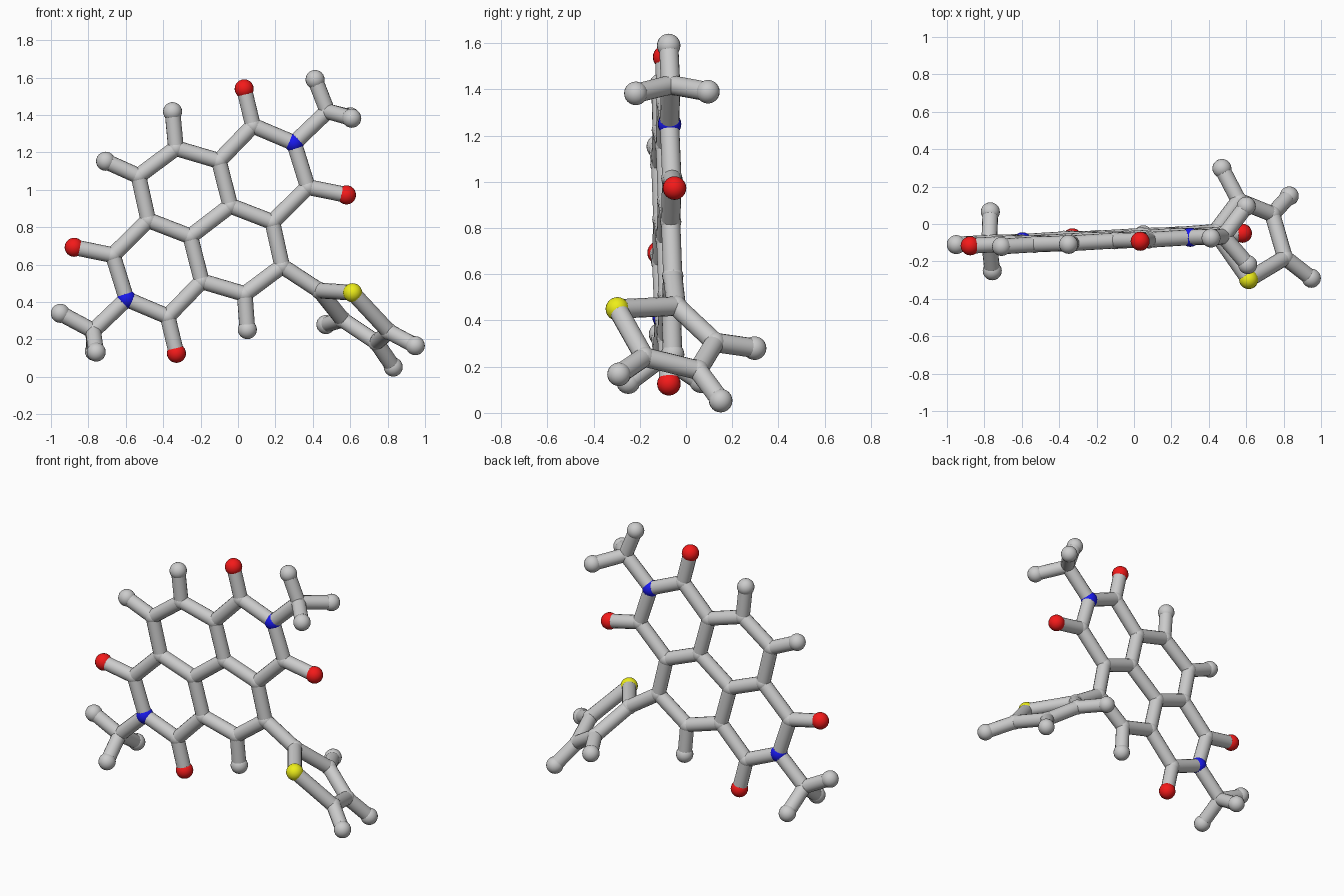
import bpy, bmesh, math
from mathutils import Vector, Matrix

if "Cube" in bpy.data.objects:
    bpy.data.objects.remove(bpy.data.objects["Cube"])

BOND_R, ATOM_R = 0.042, 0.051
CX, CZ = -0.148, 0.833          # centre of the flat fused-ring core


def on_plane(x, z):
    # the core lies in a slightly tilted plane
    return Vector((x, -0.054 + 0.051 * x - 0.026 * z, z))


# One half of the core; the other half is its half-turn copy (suffix 2)
half = {
    "carbonyl_a": (0.08, 1.343), "carbonyl_b": (0.373, 1.015),
    "n": (0.30, 1.25), "oxy_a": (0.033, 1.54), "oxy_b": (0.58, 0.973),
    "methyl": (0.478, 1.42),
    "ring_a": (-0.102, 1.155), "ring_mid": (-0.041, 0.915),
    "ring_b": (0.184, 0.828), "ring_c": (0.236, 0.592), "ring_d": (0.036, 0.443),
}
P = {}
for name, (x, z) in half.items():
    P[name] = on_plane(x, z)
    P[name + "2"] = on_plane(2 * CX - x, 2 * CZ - z)

half_bonds = [
    ("carbonyl_a", "n"), ("carbonyl_b", "n"), ("n", "methyl"),
    ("carbonyl_a", "oxy_a"), ("carbonyl_b", "oxy_b"),
    ("carbonyl_a", "ring_a"), ("carbonyl_b", "ring_b"),
    ("ring_a", "ring_mid"), ("ring_mid", "ring_b"),
    ("ring_b", "ring_c"), ("ring_c", "ring_d"),
]
bonds = half_bonds + [(a + "2", b + "2") for a, b in half_bonds]
bonds += [("ring_mid", "ring_mid2"), ("ring_d", "ring_a2"), ("ring_d2", "ring_a")]

# Five-sided side ring with sulphur
P["side_a"] = Vector((0.435, -0.042, 0.462))
P["side_b"] = Vector((0.56, 0.125, 0.305))
P["side_c"] = Vector((0.74, 0.052, 0.185))
P["side_d"] = Vector((0.807, -0.18, 0.242))
P["sulphur"] = Vector((0.613, -0.297, 0.45))
bonds += [("ring_c", "side_a"), ("side_a", "side_b"), ("side_b", "side_c"),
          ("side_c", "side_d"), ("side_d", "sulphur"), ("sulphur", "side_a")]

# Hydrogens: parent atom and position
hydrogens = [
    ("ring_d", on_plane(0.05, 0.253)),
    ("ring_d2", on_plane(-0.35, 1.418)),
    ("ring_c2", on_plane(-0.708, 1.153)),
    ("side_b", Vector((0.47, 0.297, 0.28))),
    ("side_c", Vector((0.83, 0.15, 0.053))),
    ("side_d", Vector((0.948, -0.29, 0.167))),
    ("methyl", Vector((0.412, -0.075, 1.59))),
    ("methyl", Vector((0.60, 0.095, 1.39))),
    ("methyl", Vector((0.608, -0.217, 1.383))),
    ("methyl2", Vector((-0.95, -0.11, 0.34))),
    ("methyl2", Vector((-0.768, 0.065, 0.137))),
    ("methyl2", Vector((-0.758, -0.25, 0.133))),
]
for i, (parent, pos) in enumerate(hydrogens):
    P["hyd%d" % i] = pos
    bonds.append((parent, "hyd%d" % i))


def add_ball(bm, p, r):
    bmesh.ops.create_uvsphere(bm, u_segments=20, v_segments=12, radius=r,
                              matrix=Matrix.Translation(p))


def add_rod(bm, a, b):
    d = b - a
    m = Matrix.Translation((a + b) / 2) @ d.to_track_quat('Z', 'Y').to_matrix().to_4x4()
    bmesh.ops.create_cone(bm, cap_ends=True, segments=16, radius1=BOND_R,
                          radius2=BOND_R, depth=d.length, matrix=m)


def finish(bm, name, color=None):
    me = bpy.data.meshes.new(name)
    bm.to_mesh(me)
    bm.free()
    ob = bpy.data.objects.new(name, me)
    bpy.context.collection.objects.link(ob)
    if color:
        mat = bpy.data.materials.new(name + "_color")
        mat.diffuse_color = color
        mat.use_nodes = True
        mat.node_tree.nodes["Principled BSDF"].inputs["Base Color"].default_value = mat.diffuse_color
        me.materials.append(mat)
    bpy.ops.object.select_all(action='DESELECT')
    ob.select_set(True)
    bpy.context.view_layer.objects.active = ob
    bpy.ops.object.shade_smooth_by_angle(angle=math.radians(40))


def ball_group(name, prefixes, r, color=None):
    bm = bmesh.new()
    for key, p in P.items():
        if key.startswith(prefixes):
            add_ball(bm, p, r)
    finish(bm, name, color)


# Bonds
bm = bmesh.new()
for a, b in bonds:
    add_rod(bm, P[a], P[b])
finish(bm, "bonds")

# Atoms
ball_group("carbon_joints", ("carbonyl", "ring", "methyl", "side"), 0.046)
ball_group("hydrogen_atoms", ("hyd",), ATOM_R)
ball_group("oxygen_atoms", ("oxy",), ATOM_R, (0.9, 0.01, 0.01, 1))
ball_group("nitrogen_atoms", ("n",), ATOM_R, (0.01, 0.01, 0.85, 1))
ball_group("sulphur_atom", ("sulphur",), ATOM_R, (0.85, 0.85, 0.01, 1))
